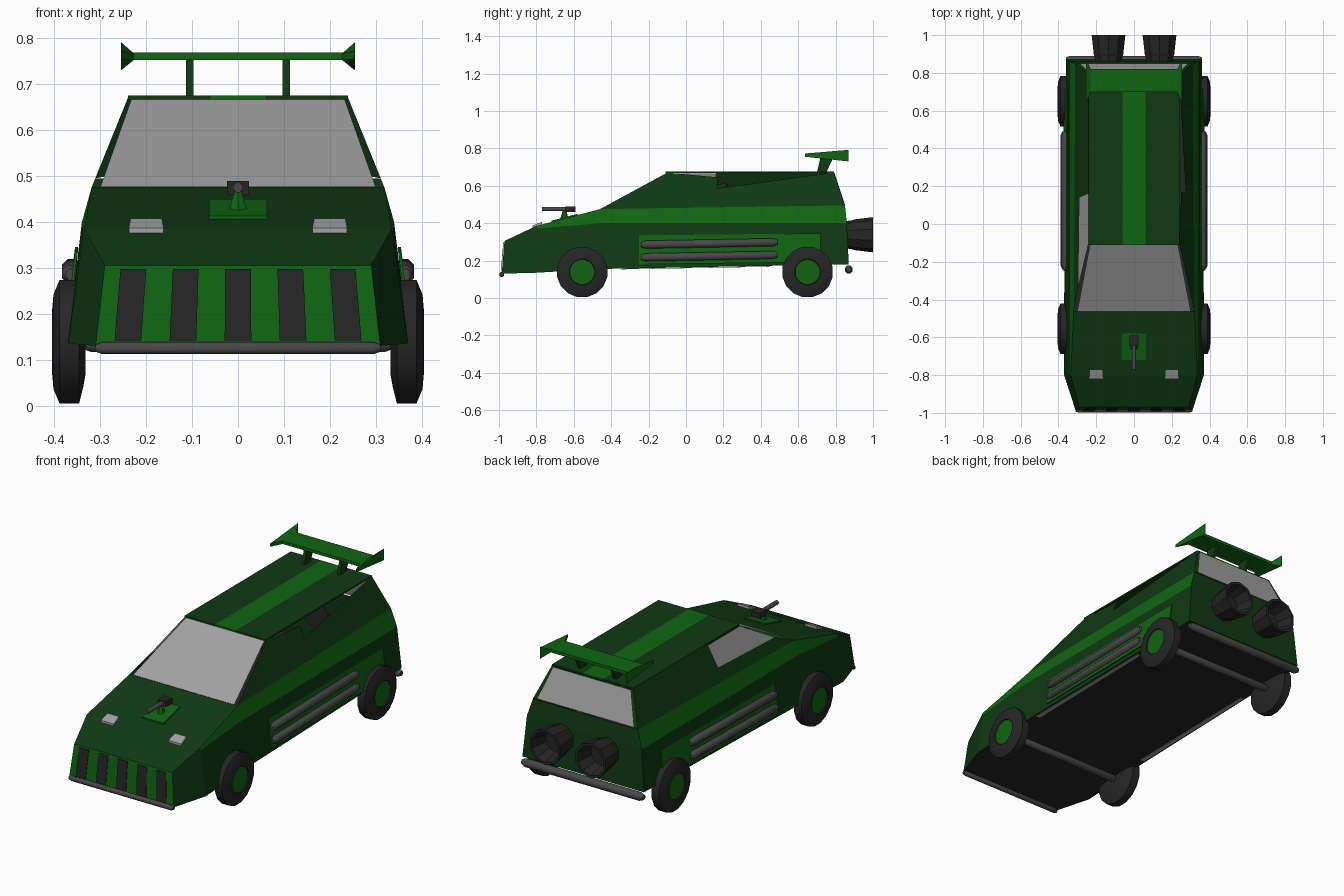
import bpy, bmesh, math
from mathutils import Vector, Matrix

old = bpy.data.objects.get("Cube")
if old:
    bpy.data.objects.remove(old)


def material(name, color):
    m = bpy.data.materials.new(name)
    m.use_nodes = True
    m.diffuse_color = (*color, 1)
    bsdf = m.node_tree.nodes["Principled BSDF"]
    bsdf.inputs["Base Color"].default_value = (*color, 1)
    bsdf.inputs["Roughness"].default_value = 0.7
    return m


DARK = material("dark green", (0.005, 0.042, 0.007))
BRIGHT = material("bright green", (0.005, 0.13, 0.006))
BLACK = material("soft black", (0.019, 0.019, 0.02))
METAL = material("dark metal", (0.065, 0.065, 0.065))
GLASS = material("grey glass", (0.36, 0.36, 0.36))


def finish(name, bm, mats, smooth=None):
    bmesh.ops.recalc_face_normals(bm, faces=bm.faces)
    me = bpy.data.meshes.new(name)
    bm.to_mesh(me)
    bm.free()
    for m in mats:
        me.materials.append(m)
    if smooth:
        me.shade_smooth()
        me.set_sharp_from_angle(angle=math.radians(smooth))
    ob = bpy.data.objects.new(name, me)
    bpy.context.collection.objects.link(ob)
    return ob


def panels(name, polys):
    """Weld a list of (material, points) polygons into one object."""
    bm, mats = bmesh.new(), []
    for mat, pts in polys:
        if mat not in mats:
            mats.append(mat)
        f = bm.faces.new([bm.verts.new(p) for p in pts])
        f.material_index = mats.index(mat)
    bmesh.ops.remove_doubles(bm, verts=bm.verts, dist=0.0005)
    return finish(name, bm, mats)


def slab(name, mat, pts, offset):
    """Thicken a polygon by an offset vector."""
    bm = bmesh.new()
    face = bm.faces.new([bm.verts.new(p) for p in pts])
    ext = bmesh.ops.extrude_face_region(bm, geom=[face])["geom"]
    for v in ext:
        if isinstance(v, bmesh.types.BMVert):
            v.co += Vector(offset)
    if not face.is_valid or len(bm.faces) < len(pts) + 2:
        bm.faces.new([v for v in bm.verts][:len(pts)])
    return finish(name, bm, [mat])


def box(name, mat, lo, hi):
    x, y, z = lo
    X, Y, Z = hi
    return slab(name, mat, [(x, y, z), (X, y, z), (X, Y, z), (x, Y, z)], (0, 0, Z - z))


def lathe(name, mats, profile, origin, axis, sides, rule=None, smooth=None):
    """Turn (distance, radius) points around an axis."""
    bm = bmesh.new()
    turn = Vector((0, 0, 1)).rotation_difference(Vector(axis)).to_matrix()
    rings = []
    for d, r in profile:
        rings.append([bm.verts.new(turn @ Vector((r * math.cos(a), r * math.sin(a), d)) + Vector(origin))
                      for a in (math.tau * (i + .5) / sides for i in range(sides))])
    for k, (a, b) in enumerate(zip(rings, rings[1:])):
        for i in range(sides):
            j = (i + 1) % sides
            f = bm.faces.new((a[i], a[j], b[j], b[i]))
            f.material_index = rule(k) if rule else 0
    bm.faces.new(rings[0])
    cap = bm.faces.new(rings[-1])
    cap.material_index = rule(len(rings) - 1) if rule else 0
    return finish(name, bm, mats, smooth)


def rod(name, mat, start, end, r, sides=8, tip=0.6):
    s, e = Vector(start), Vector(end)
    n = (e - s).length
    return lathe(name, [mat], [(0, r * tip), (r, r), (n - r, r), (n, r * tip)], s, (e - s).normalized(), sides, smooth=50)


# Body stations from nose to tail: bottom, crease and belt points (x, y, z)
stations = [
    [(.31, -.985, .13), (.292, -.972, .29), (.29, -.97, .305)],
    [(.37, -.8, .135), (.338, -.8, .37), (.335, -.8, .385)],
    [(.37, -.46, .155), (.34, -.46, .40), (.319, -.46, .475)],
    [(.36, .87, .18), (.34, .86, .40), (.311, .85, .495)],
]


def flip(p):
    return (-p[0], p[1], p[2])


def across(a, b):
    return [a, b, flip(b), flip(a)]


polys = []
for k, (a, b) in enumerate(zip(stations, stations[1:])):
    for m in (tuple, flip):
        polys.append((DARK, [m(p) for p in (a[0], b[0], b[1], a[1])]))
        polys.append((BRIGHT if k else DARK, [m(p) for p in (a[1], b[1], b[2], a[2])]))
    polys.append((BLACK, across(a[0], b[0])))
    if k < 2:
        polys.append((DARK, across(a[2], b[2])))
nose, tail = stations[0], stations[-1]
polys += [(BRIGHT, across(nose[0], nose[1])), (BRIGHT, across(nose[1], nose[2])),
          (DARK, across(tail[0], tail[1])), (DARK, across(tail[1], tail[2]))]


# Cabin walls lie on one sloping plane per side
def wall(side, yz):
    return [(side * (.319 - (z - .475) * .405), y, z) for y, z in yz]


sill_front, sill_rear = (-.46, .475), (.85, .495)
polys.append((DARK, wall(1, [sill_front, (-.1, .67), (.17, .645), (.165, .585), (.78, .67), (.79, .67), sill_rear])))
polys.append((DARK, wall(-1, [sill_front, (-.33, .535), (.14, .55), (.16, .665), (.16, .67), (.79, .67), sill_rear])))
panels("body", polys)

# Roof with a centre stripe
for name, mat, x0, x1 in (("roof_right", DARK, -.24, -.06), ("roof_stripe", BRIGHT, -.06, .06), ("roof_left", DARK, .06, .24)):
    box(name, mat, (x0, -.11, .667), (x1, .79, .675))

# Glass
panels("windshield", [(GLASS, across((.3, -.46, .476), (.232, -.105, .668)))])
panels("rear_window", [(GLASS, across((.285, .85, .5), (.228, .795, .665)))])
panels("rear_window_frame", [(DARK, [m(p) for p in ((.285, .85, .5), (.311, .85, .495), (.24, .79, .67), (.228, .795, .665))])
                             for m in (tuple, flip)])
panels("right_side_window", [(GLASS, wall(-1, [(-.33, .535), (.14, .55), (.16, .665), (-.11, .665)]))])

# Cabin weapon seen through the open left side
box("cabin_weapon", BLACK, (.1, .05, .52), (.16, .2, .58))
rod("cabin_weapon_barrel", BLACK, (.13, .1, .57), (.22, .22, .6), .018)

# Grille bars on the nose
for i in range(-2, 3):
    slab("grille_bar", BLACK,
         [(i * .12 - .029, -.987, .142), (i * .12 + .029, -.987, .142),
          (i * .114 + .028, -.974, .297), (i * .114 - .028, -.974, .297)], (0, -.003, 0))
rod("front_bumper", METAL, (-.31, -.985, .125), (.31, -.985, .125), .014)
rod("rear_bumper", METAL, (-.36, .87, .152), (.36, .87, .152), .022)

for s in (-1, 1):
    # Headlights
    slab("headlight", GLASS, [(s * .2 - .038, -.82, .365), (s * .2 + .038, -.82, .365),
                              (s * .2 + .034, -.77, .385), (s * .2 - .034, -.77, .385)], (0, 0, .022))
    # Bright side panel with exhaust pipes
    slab("side_panel", BRIGHT, [(s * .3685, -.25, .18), (s * .3685, .72, .192),
                                (s * .349, .72, .345), (s * .349, -.25, .335)], (s * .006, 0, 0))
    for z, x in ((.29, .362), (.222, .368)):
        rod("side_pipe", METAL, (s * x, -.24, z - .005), (s * x, .49, z + .008), .023)
    slab("underside_strip", GLASS, [(s * .335, -.35, .153), (s * .36, -.35, .153),
                                    (s * .355, .45, .167), (s * .335, .45, .167)], (0, 0, .003))
    # Wheels with green hubs
    for y in (-.555, .65):
        lathe("wheel", [BLACK, BRIGHT], [(0, .07), (.005, .1), (.014, .137), (.057, .137), (.07, .105), (.073, .07), (.068, .067)],
              (s * .332, y, .139), (s, 0, 0), 16, rule=lambda k: int(k > 5), smooth=35)
    # Rear thrusters
    lathe("thruster", [BLACK], [(0, .072), (.04, .078), (.05, .082), (.15, .094), (.15, .08), (.06, .06)],
          (s * .135, .85, .338), (0, 1, 0), 10)
    # Wing supports and end fins
    slab("wing_support", DARK, [(s * .105 - .008, .7, .67), (s * .105 - .008, .75, .67),
                                (s * .105 - .008, .79, .757), (s * .105 - .008, .72, .757)], (.016, 0, 0))
    base = [(s * .228, .7, .752), (s * .228, .82, .752), (s * .228, .82, .768), (s * .228, .7, .768)]
    tip = [(s * .255, .635, .755), (s * .255, .87, .73), (s * .255, .87, .792), (s * .255, .635, .772)]
    panels("wing_fin", [(BRIGHT, base), (BRIGHT, tip)] +
           [(BRIGHT, [base[i], base[i - 1], tip[i - 1], tip[i]]) for i in range(4)])

box("wing", BRIGHT, (-.23, .7, .753), (.23, .82, .769))
for y in (-.555, .65):
    rod("axle", METAL, (-.34, y, .135), (.34, y, .135), .02)

# Hood gun on a bright mounting plate
slab("gun_plate", BRIGHT, [(-.063, -.72, .403), (.063, -.72, .403), (.063, -.58, .44), (-.063, -.58, .44)], (0, 0, .01))
lathe("gun_stand", [BRIGHT], [(0, .024), (.05, .008)], (0, -.65, .42), (0, 0, 1), 6)
box("gun_body", BLACK, (-.024, -.645, .46), (.024, -.59, .489))
rod("gun_barrel", METAL, (0, -.77, .475), (0, -.62, .475), .012, tip=.95)
